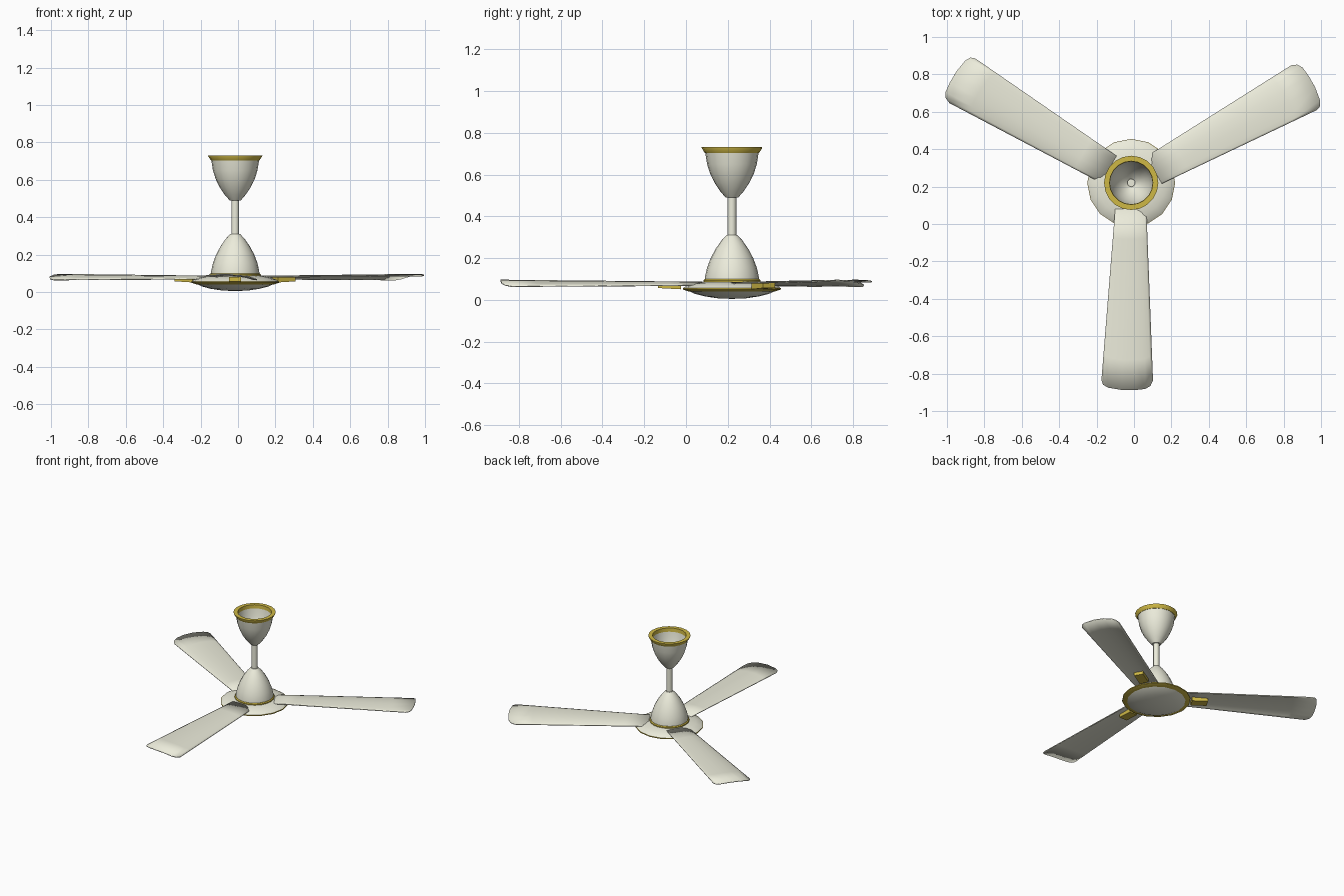
import bpy, bmesh
from math import sin, cos, pi, radians
from mathutils import Matrix

if "Cube" in bpy.data.objects:
    bpy.data.objects.remove(bpy.data.objects["Cube"])

CX, CY = -0.015, 0.22  # hub axis


def material(name, rgb):
    m = bpy.data.materials.new(name)
    m.diffuse_color = (*rgb, 1)
    m.use_nodes = True
    m.node_tree.nodes["Principled BSDF"].inputs["Base Color"].default_value = m.diffuse_color
    return m


CREAM = material("cream_paint", (0.84, 0.84, 0.71))
GOLD = material("gold_trim", (0.62, 0.48, 0.06))


def finish(name, bm, mat, angle=35):
    bmesh.ops.recalc_face_normals(bm, faces=bm.faces)
    me = bpy.data.meshes.new(name)
    bm.to_mesh(me)
    bm.free()
    me.materials.append(mat)
    ob = bpy.data.objects.new(name, me)
    bpy.context.collection.objects.link(ob)
    bpy.ops.object.select_all(action='DESELECT')
    ob.select_set(True)
    bpy.context.view_layer.objects.active = ob
    bpy.ops.object.shade_smooth_by_angle(angle=radians(angle))
    return ob


def lathe(name, profile, mat, sides=20, closed=False):
    """Spin (radius, z) points about the hub axis."""
    bm = bmesh.new()
    rings = []
    for r, z in profile:
        if r == 0:
            rings.append([bm.verts.new((CX, CY, z))] * sides)
        else:
            rings.append([bm.verts.new((CX + r * cos(2 * pi * i / sides),
                                        CY + r * sin(2 * pi * i / sides), z))
                          for i in range(sides)])
    pairs = list(zip(rings, rings[1:]))
    if closed:
        pairs.append((rings[-1], rings[0]))
    for a, b in pairs:
        for i in range(sides):
            j = (i + 1) % sides
            bm.faces.new(list(dict.fromkeys((a[i], a[j], b[j], b[i]))))
    return finish(name, bm, mat)


def place(ob, angle):
    """Turn a part built along +x to its blade direction around the hub."""
    ob.data.transform(Matrix.Translation((CX, CY, 0)) @ Matrix.Rotation(angle, 4, 'Z'))


# Ceiling canopy: open cup with a gold lip
lathe("canopy", [(0.02, 0.49), (0.03, 0.49), (0.056, 0.52), (0.083, 0.56), (0.105, 0.605),
                 (0.119, 0.65), (0.128, 0.706), (0.116, 0.706), (0.108, 0.65),
                 (0.094, 0.605), (0.072, 0.56), (0.045, 0.525), (0.02, 0.505)], CREAM)
lathe("canopy_rim", [(0.114, 0.704), (0.13, 0.704), (0.145, 0.727), (0.145, 0.731),
                     (0.116, 0.731)], GOLD, closed=True)

# Down rod
lathe("down_rod", [(0, 0.29), (0.021, 0.29), (0.021, 0.515), (0, 0.515)], CREAM, 16)

# Motor bell and its gold collar
lathe("motor_bell", [(0, 0.31), (0.026, 0.31), (0.05, 0.285), (0.078, 0.245), (0.102, 0.2),
                     (0.119, 0.155), (0.128, 0.115), (0.13, 0.09)], CREAM)
lathe("motor_collar", [(0.12, 0.1), (0.131, 0.1), (0.137, 0.094), (0.137, 0.082),
                       (0.12, 0.082)], GOLD, closed=True)

# Motor plate, gold rim, lower bowl
lathe("motor_plate", [(0, 0.087), (0.137, 0.087), (0.185, 0.078), (0.22, 0.066),
                      (0.234, 0.056)], CREAM, 16)
lathe("plate_rim", [(0.2, 0.057), (0.235, 0.057), (0.235, 0.05), (0.205, 0.04),
                    (0.19, 0.042)], GOLD, 16, closed=True)
lathe("lower_bowl", [(0, 0.005), (0.07, 0.008), (0.13, 0.017), (0.18, 0.03),
                     (0.204, 0.042)], CREAM, 16)

# Blade section: fraction across, tip radius, root height, tip height
SECTION = [(0, 1.055, 0.080, 0.086), (0.04, 1.08, 0.082, 0.088), (0.14, 1.095, 0.083, 0.091),
           (0.4, 1.107, 0.084, 0.094), (0.65, 1.108, 0.083, 0.090), (0.85, 1.102, 0.078, 0.080),
           (0.95, 1.085, 0.073, 0.071), (1, 1.055, 0.070, 0.065)]
ROWS = 6

for n, deg in enumerate((-90, 30, 150), 1):
    # Cambered, flaring blade
    bm = bmesh.new()
    grid = []
    for t, tip, z0, z1 in SECTION:
        line = []
        for k in range(ROWS + 1):
            f = k / ROWS
            r = 0.14 + (tip - 0.14) * f
            g = (r - 0.14) / 0.93
            lo, hi = -0.085 - 0.075 * g, 0.08 + 0.036 * g
            line.append(bm.verts.new((r, lo + (hi - lo) * t, z0 + (z1 - z0) * f)))
        grid.append(line)
    for a, b in zip(grid, grid[1:]):
        for k in range(ROWS):
            bm.faces.new((a[k], a[k + 1], b[k + 1], b[k]))
    blade = finish(f"blade_{n}", bm, CREAM)
    place(blade, radians(deg))
    mod = blade.modifiers.new("thickness", 'SOLIDIFY')
    mod.thickness = 0.006
    mod.offset = 0

    # Gold clamp under the blade root
    bm = bmesh.new()
    bmesh.ops.create_cube(bm, size=1)
    for v in bm.verts:
        outer, low = v.co.x > 0, v.co.z < 0
        v.co = ((0.355 if outer else 0.245), v.co.y * 0.064,
                (0.057 if outer else 0.051) if low else 0.08)
    place(finish(f"blade_clamp_{n}", bm, GOLD), radians(deg))
